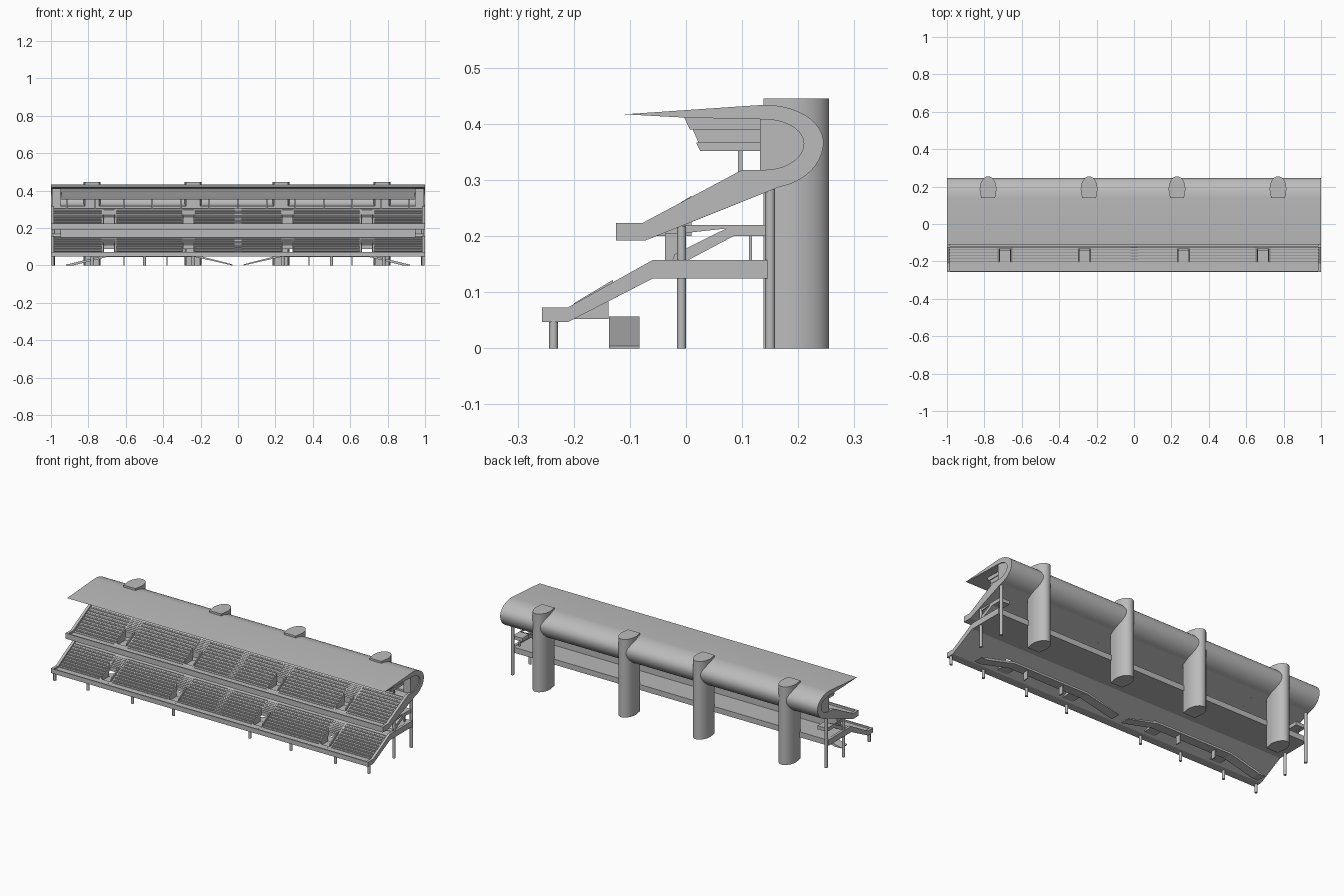
import bpy, bmesh
from math import sin, cos, radians

cube = bpy.data.objects.get("Cube")
if cube:
    bpy.data.objects.remove(cube, do_unlink=True)

grey = bpy.data.materials.new("concrete grey")
grey.use_nodes = True
tone = (0.5, 0.5, 0.5, 1)
grey.diffuse_color = tone
grey.node_tree.nodes["Principled BSDF"].inputs["Base Color"].default_value = tone


def prism(name, pts, a, b, axis="x", smooth=False):
    """Extrude a closed 2D profile from a to b along one axis."""
    place = {"x": lambda p, t: (t, p[0], p[1]),
             "y": lambda p, t: (p[0], t, p[1]),
             "z": lambda p, t: (p[0], p[1], t)}[axis]
    bm = bmesh.new()
    ends = [[bm.verts.new(place(p, t)) for p in pts] for t in (a, b)]
    bm.faces.new(ends[0])
    bm.faces.new(ends[1])
    for i in range(len(pts)):
        j = (i + 1) % len(pts)
        bm.faces.new((ends[0][i], ends[0][j], ends[1][j], ends[1][i]))
    bmesh.ops.recalc_face_normals(bm, faces=bm.faces)
    me = bpy.data.meshes.new(name)
    bm.to_mesh(me)
    bm.free()
    me.materials.append(grey)
    ob = bpy.data.objects.new(name, me)
    bpy.context.collection.objects.link(ob)
    if smooth:
        bpy.ops.object.select_all(action="DESELECT")
        ob.select_set(True)
        bpy.context.view_layer.objects.active = ob
        bpy.ops.object.shade_smooth_by_angle(angle=radians(35))
    return ob


def both(name, pts, a, b):
    """The same cross-section on the left and the right."""
    prism("left_" + name, pts, a, b)
    prism("right_" + name, pts, -b, -a)


def rect(p0, q0, p1, q1):
    return [(p0, q0), (p1, q0), (p1, q1), (p0, q1)]


def arc(cy, cz, ry, rz_up, rz_low, start, end, n=18):
    out = []
    for i in range(n + 1):
        t = radians(start + (end - start) * i / n)
        out.append((cy + ry * cos(t), cz + (rz_up if sin(t) > 0 else rz_low) * sin(t)))
    return out


def stairs(y0, z0, y1, z1, n, bench=0.0):
    """Stepped profile; each step may carry a raised bench at its back."""
    dy, dz = (y1 - y0) / n, (z1 - z0) / n
    pts = [(y0, z0 - 0.004)]
    for i in range(n):
        y, z = y0 + i * dy, z0 + i * dz
        pts += [(y, z), (y + dy * 0.5, z)]
        if bench:
            pts += [(y + dy * 0.5, z + bench), (y + dy, z + bench)]
        else:
            pts += [(y + dy * 0.5, z + dz * 0.5), (y + dy, z + dz * 0.5)]
    return pts + [(y1, z1 - 0.006)]


def post(name, x, y, r, top):
    ring = [(x + r * cos(radians(a)), y + r * sin(radians(a))) for a in range(0, 360, 30)]
    prism(name, ring, 0, top, "z", True)


gates = (0.265, 0.69)
gate_half = 0.027
seat_spans = ((0.02, 0.23), (0.30, 0.65), (0.73, 0.985))


def tier(name, slab, front, back, side, seating, rows, gate_wall, gate_floor):
    # slab pieces, split where the entrance gates open through it
    edges = [0.0]
    for g in gates:
        edges += [g - gate_half, g + gate_half]
    edges.append(0.99)
    for a, b in zip(edges[::2], edges[1::2]):
        both(name + "_slab", slab, a, b)
    for g in gates:
        lo, hi = g - gate_half, g + gate_half
        both(name + "_slab_front", front, lo, hi)
        both(name + "_slab_back", back, lo, hi)
        both(name + "_gate_floor", gate_floor, lo - 0.006, hi + 0.006)
        both(name + "_gate_wall", gate_wall, lo - 0.006, lo)
        both(name + "_gate_wall", gate_wall, hi, hi + 0.006)
    # benches, aisle steps and side parapets
    y0, z0, y1, z1 = seating
    for a, b in seat_spans:
        both(name + "_seats", stairs(*seating, rows, 0.007), a, b)
    prism(name + "_centre_aisle", stairs(*seating, rows), -0.02, 0.02)
    gy = back[0][0]
    k = (gy - y0) / (y1 - y0)
    upper_steps = stairs(gy, z0 + k * (z1 - z0), y1, z1, rows // 2)
    for g in gates:
        both(name + "_gate_aisle", upper_steps, g - 0.036, g + 0.036)
    both(name + "_side_parapet", side, 0.985, 1.0)


# Lower tier
tier("lower_tier",
     [(-.257, .047), (-.21, .047), (-.06, .124), (.145, .124), (.145, .155),
      (-.06, .149), (-.205, .064), (-.257, .064)],
     [(-.257, .047), (-.21, .047), (-.2, .052), (-.2, .065), (-.257, .064)],
     [(-.13, .088), (-.06, .124), (.145, .124), (.145, .155), (-.06, .149), (-.13, .107)],
     [(-.257, .047), (-.21, .047), (-.06, .124), (.145, .124), (.145, .157),
      (-.06, .157), (-.21, .073), (-.257, .073)],
     (-.205, .067, -.06, .150), 9,
     [(-.2, .053), (-.138, .053), (-.138, .084), (-.13, .088), (-.13, .122), (-.2, .08)],
     rect(-.2, .052, -.138, .057))
prism("lower_front_parapet", rect(-.257, .06, -.25, .073), -1, 1)

# Upper tier
tier("upper_tier",
     [(-.125, .192), (-.073, .192), (.165, .287), (.14, .308), (.10, .308),
      (-.07, .211), (-.125, .211)],
     [(-.125, .192), (-.073, .192), (-.06, .197), (-.06, .214), (-.07, .211), (-.125, .211)],
     [(.01, .225), (.165, .287), (.14, .308), (.10, .308), (.01, .256)],
     [(-.125, .192), (-.073, .192), (.165, .287), (.14, .318), (.10, .318),
      (-.078, .223), (-.125, .223)],
     (-.07, .213, .10, .309), 10,
     [(-.06, .2), (.01, .2), (.01, .272), (-.06, .228)],
     rect(-.06, .2, .01, .208))
prism("upper_front_parapet", rect(-.125, .205, -.118, .223), -1, 1)

# Curved roof shell wrapping round the back of the upper tier
shell = [(-.11, .417)] + arc(.14, .367, .105, .067, .0824, 90, -65)
shell += [(.165, .287), (.14, .305)]
shell += arc(.14, .365, .07, .043, .047, -90, 90) + [(0, .411)]
prism("roof_shell", shell, -1, 1, smooth=True)

# Closed rooms at each end under the roof
room = [(.132, .312)] + arc(.14, .365, .07, .043, .047, -90, 90) + [(.132, .409)]
both("end_room", room, 0.95, 0.995)

# Hanging press box with a recessed window band, and its mullions
prism("press_box_base", [(.018, .367), (.025, .352), (.132, .352), (.132, .367)], -.95, .95)
prism("press_box_windows", [(.012, .39), (.022, .367), (.132, .367), (.132, .39)], -.945, .945)
prism("press_box_top", [(-.003, .411), (.007, .39), (.132, .39), (.132, .411)], -.95, .95)
for i in range(13):
    x = (i - 6) * 0.1525
    prism("gallery_mullion", rect(.093, .305, .101, .353), x - .004, x + .004)

# Concourse wall, end stairs and landings between the tiers
prism("concourse_wall", rect(-.037, .15, -.002, .205), -.95, .95)
both("end_stair", [(-.025, .155), (0, .155), (.085, .2), (.085, .22), (-.02, .168)], .95, .99)
both("end_stair_rail", [(-.005, .205), (.085, .215), (.085, .22), (-.005, .22)], .985, .99)
both("end_landing", rect(.085, .2, .145, .22), .93, .99)
both("landing_post", rect(.112, .15, .118, .2), .965, .972)

# Rear towers with a rounded back
for x in (-.78, -.24, .23, .77):
    plan = [(x + .037, .138)] + [(x + p, q) for p, q in arc(0, .185, .045, .07, .07, 0, 180)]
    prism("rear_tower", plan + [(x - .037, .138)], 0, .445, "z", True)

# Access ramps beneath the lower tier
ramp = [(.03, 0), (.23, .045), (.70, .045), (.88, 0), (.92, 0), (.92, .004),
        (.70, .057), (.23, .057), (.03, .006)]
for s, side in ((1, "left"), (-1, "right")):
    prism(side + "_access_ramp", [(s * x, z) for x, z in ramp], -.137, -.083, "y")
    for x in (.38, .61):
        prism(side + "_ramp_support", rect(s * x - .003, 0, s * x + .003, .046), -.125, -.095, "y")

    # Columns
    for x in (.24, .5, .78, .99):
        post(side + "_front_post", s * x, -.236, .008, .05)
    post(side + "_middle_column", s * .988, -.008, .008, .218)
    post(side + "_rear_column", s * .988, .15, .009, .284)
